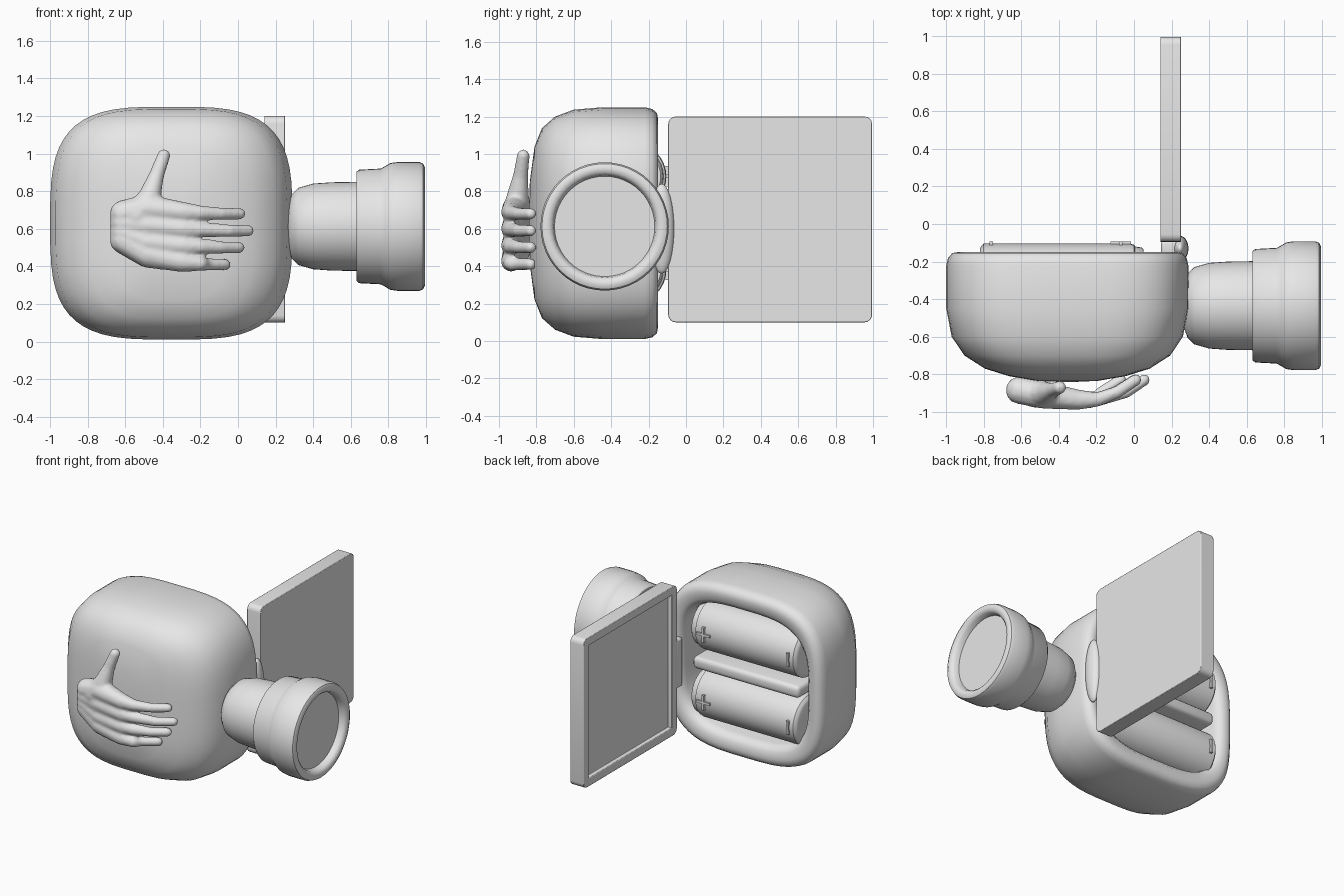
import bpy, bmesh, math
from mathutils import Vector, Matrix

cube = bpy.data.objects.get("Cube")
if cube:
    bpy.data.objects.remove(cube, do_unlink=True)

GREY = (0.8, 0.8, 0.8, 1)
grey = bpy.data.materials.new("plain grey")
grey.use_nodes = True
grey.diffuse_color = GREY
grey.node_tree.nodes["Principled BSDF"].inputs["Base Color"].default_value = GREY


def finish(name, bm, angle=40):
    """Turn a bmesh into a smooth-shaded object."""
    bmesh.ops.recalc_face_normals(bm, faces=bm.faces)
    mesh = bpy.data.meshes.new(name)
    bm.to_mesh(mesh)
    bm.free()
    mesh.materials.append(grey)
    ob = bpy.data.objects.new(name, mesh)
    bpy.context.collection.objects.link(ob)
    bpy.ops.object.select_all(action='DESELECT')
    ob.select_set(True)
    bpy.context.view_layer.objects.active = ob
    bpy.ops.object.shade_smooth_by_angle(angle=math.radians(angle))
    return ob


def loft(name, rings, angle=40):
    """Skin a list of closed rings and cap both ends."""
    bm = bmesh.new()
    loops = [[bm.verts.new(p) for p in ring] for ring in rings]
    n = len(loops[0])
    for a, b in zip(loops, loops[1:]):
        for i in range(n):
            j = (i + 1) % n
            bm.faces.new((a[i], a[j], b[j], b[i]))
    bm.faces.new(loops[0])
    bm.faces.new(loops[-1])
    return finish(name, bm, angle)


def lathe_x(name, profile, y, z, n=40):
    """Revolve (x, radius) points round an axis along x."""
    turn = [2 * math.pi * i / n for i in range(n)]
    return loft(name, [[(x, y + r * math.cos(t), z + r * math.sin(t)) for t in turn]
                       for x, r in profile])


def box(name, centre, size, bevel, segments=3):
    bm = bmesh.new()
    bmesh.ops.create_cube(bm, size=1)
    bmesh.ops.scale(bm, vec=size, verts=bm.verts)
    bmesh.ops.translate(bm, vec=centre, verts=bm.verts)
    if bevel:
        bmesh.ops.bevel(bm, geom=bm.edges[:], offset=bevel, segments=segments,
                        profile=0.5, affect='EDGES')
    return finish(name, bm)


# Body: rounded-square rings from the domed front, round the rim, into the bay
def squircle(y, sx, sz, n=56, power=3.4):
    ring = []
    for i in range(n):
        t = 2 * math.pi * (i + 0.5) / n
        c, s = math.cos(t), math.sin(t)
        px = math.copysign(abs(c) ** (2 / power), c)
        pz = math.copysign(abs(s) ** (2 / power), s)
        ring.append((-0.355 + 0.645 * sx * px, y, 0.63 + 0.62 * sz * pz))
    return ring


body_steps = [(-.84, .08, .12), (-.835, .25, .36), (-.81, .48, .66), (-.77, .68, .82),
              (-.7, .85, .92), (-.6, .955, .98), (-.45, 1, 1), (-.22, 1, 1),
              (-.18, .985, .985), (-.155, .95, .95), (-.15, .91, .9), (-.155, .85, .82),
              (-.18, .81, .77), (-.22, .79, .75), (-.55, .78, .74)]
loft("camera_body", [squircle(*s) for s in body_steps])

# Lens barrel with stepped hood and sunken glass
lathe_x("lens", [(.2, .12), (.27, .13), (.285, .17), (.32, .205), (.4, .228), (.5, .235),
                 (.63, .237), (.63, .29), (.645, .302), (.76, .308), (.785, .322),
                 (.81, .337), (.85, .343), (.965, .343), (.985, .335), (.995, .315),
                 (.99, .29), (.975, .275), (.94, .268)], -.435, .6125, 48)

# Flip-out screen panel with a recessed display on the inner side
bm = bmesh.new()
bmesh.ops.create_cube(bm, size=1)
bmesh.ops.scale(bm, vec=(.11, 1.09, 1.1), verts=bm.verts)
bmesh.ops.translate(bm, vec=(.195, .45, .65), verts=bm.verts)
long_way = [e for e in bm.edges if abs(e.verts[0].co.x - e.verts[1].co.x) > .05]
bmesh.ops.bevel(bm, geom=long_way, offset=.04, segments=4, profile=.5, affect='EDGES')
bm.normal_update()
inner = min(bm.faces, key=lambda f: f.calc_center_median().x)
bmesh.ops.inset_region(bm, faces=[inner], thickness=.06)
bmesh.ops.inset_region(bm, faces=[inner], thickness=.012)
bmesh.ops.translate(bm, vec=(.03, 0, 0), verts=inner.verts)
panel = finish("screen_panel", bm)
bev = panel.modifiers.new("soft edges", 'BEVEL')
bev.width, bev.segments, bev.limit_method = .008, 2, 'ANGLE'

# Hinge between body and screen
bm = bmesh.new()
bmesh.ops.create_uvsphere(bm, u_segments=24, v_segments=16, radius=1,
                          matrix=Matrix.Translation((.245, -.13, .6)) @
                          Matrix.Diagonal((.045, .067, .24, 1)))
finish("hinge_knuckle", bm)
box("hinge_tab", (.19, -.13, .6), (.09, .08, .36), .015)

# Two batteries with raised polarity marks
for label, z in (("upper", .88), ("lower", .38)):
    y = -.285
    lathe_x(label + "_battery",
            [(-.82, .15), (-.815, .165), (-.8, .18), (-.02, .18), (0, .175), (.005, .165),
             (.04, .16), (.05, .15), (.05, .07), (.1, .065), (.105, .05)], y, z, 32)
    box(label + "_minus_mark", (-.76, -.103, z), (.018, .018, .1), 0)
    box(label + "_plus_bar", (-.07, -.103, z), (.11, .018, .018), 0)
    box(label + "_plus_post", (-.07, -.103, z), (.018, .018, .11), 0)

# Divider bar between the batteries
box("battery_divider", (-.385, -.32, .63), (.87, .36, .09), .03)


# Hand: chains of overlapping balls fused into one soft skin
def chain(bm, points, steps=14):
    for a, b in zip(points, points[1:]):
        for k in range(steps + 1):
            x, y, z, r = Vector(a).lerp(Vector(b), k / steps)
            bmesh.ops.create_icosphere(bm, subdivisions=2, radius=r,
                                       matrix=Matrix.Translation((x, y, z)))


bm = bmesh.new()
# (tip x, tip z, knuckle z, mid-palm z, wrist z)
fingers = [(.01, .68, .69, .71, .68), (.055, .59, .6, .62, .63),
           (.005, .5, .51, .53, .58), (-.07, .41, .425, .465, .54)]
for tip_x, tip_z, knuckle_z, palm_z, wrist_z in fingers:
    chain(bm, [(-.61, -.885, wrist_z, .075), (-.48, -.91, palm_z, .075),
               (-.3, -.935, knuckle_z, .056), (-.2, -.935, tip_z + .005, .04),
               (tip_x - .1, -.895, tip_z, .034), (tip_x, -.83, tip_z, .032)])
chain(bm, [(-.53, -.9, .67, .08), (-.47, -.9, .77, .062),
           (-.435, -.885, .88, .042), (-.395, -.87, .99, .036)])
hand = finish("hand", bm, 180)
skin = hand.modifiers.new("fuse", 'REMESH')
skin.mode, skin.voxel_size, skin.use_smooth_shade = 'VOXEL', .011, True
soft = hand.modifiers.new("soften", 'SMOOTH')
soft.factor, soft.iterations = .5, 6
